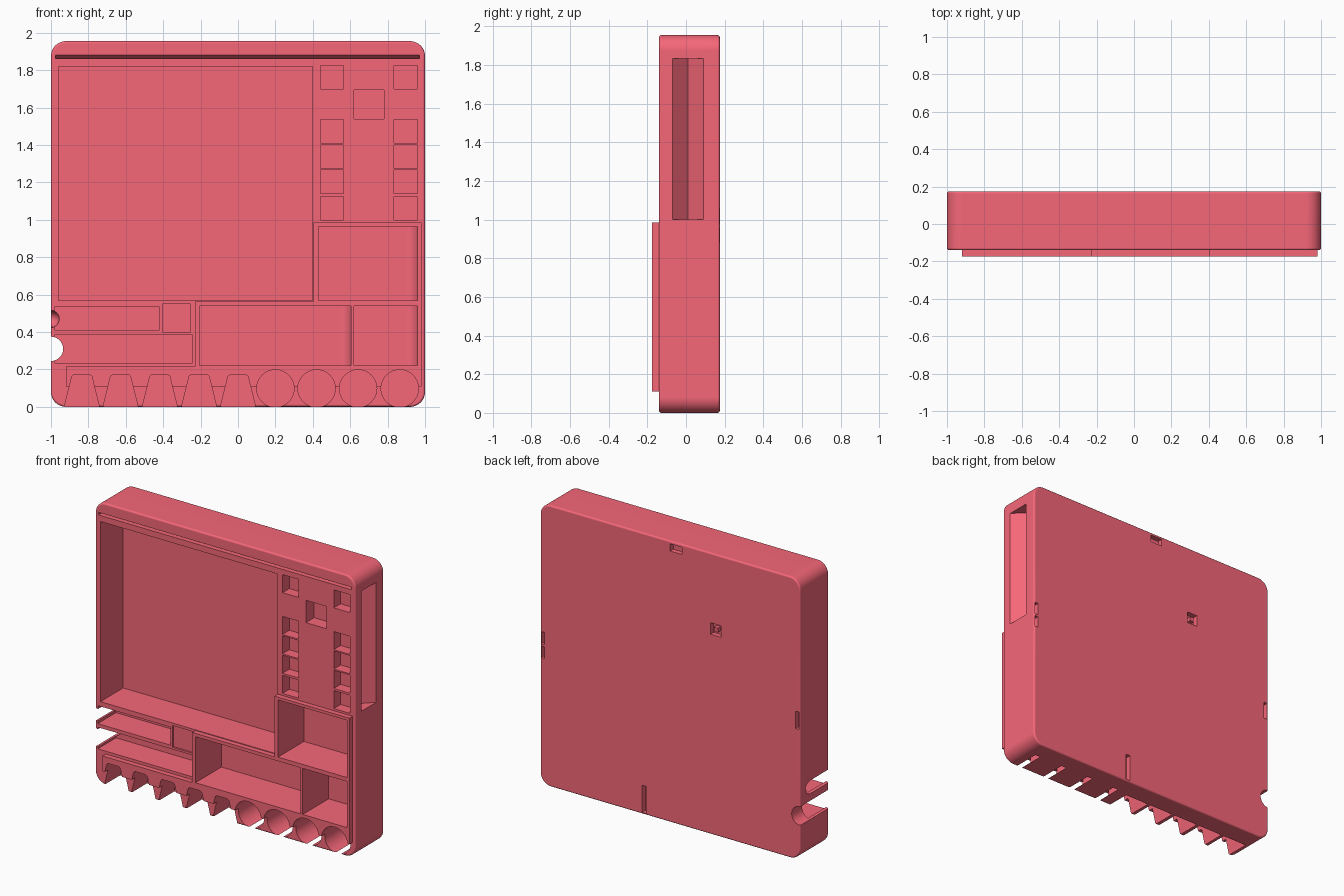
import bpy, bmesh, math

if "Cube" in bpy.data.objects:
    bpy.data.objects.remove(bpy.data.objects["Cube"])

red = bpy.data.materials.new("red_plastic")
red.diffuse_color = (0.92, 0.136, 0.19, 1)
red.use_nodes = True
red.node_tree.nodes["Principled BSDF"].inputs["Base Color"].default_value = red.diffuse_color


def prism(name, pts, axis, a, b, bevel=0):
    """Extrude an outline along x (points y,z), y (points x,z) or z (points x,y)."""
    bm = bmesh.new()
    def at(u, v, t):
        return {'x': (t, u, v), 'y': (u, t, v), 'z': (u, v, t)}[axis]
    lo = [bm.verts.new(at(u, v, a)) for u, v in pts]
    hi = [bm.verts.new(at(u, v, b)) for u, v in pts]
    n = len(pts)
    caps = [bm.faces.new(lo), bm.faces.new(hi)]
    for i in range(n):
        j = (i + 1) % n
        bm.faces.new((lo[i], lo[j], hi[j], hi[i]))
    bmesh.ops.recalc_face_normals(bm, faces=bm.faces[:])
    if bevel:
        rim = list({e for f in caps for e in f.edges})
        bmesh.ops.bevel(bm, geom=rim, offset=bevel, segments=3, profile=0.5, affect='EDGES')
    me = bpy.data.meshes.new(name)
    bm.to_mesh(me)
    bm.free()
    ob = bpy.data.objects.new(name, me)
    bpy.context.collection.objects.link(ob)
    return ob


def rect(x0, x1, z0, z1):
    return [(x0, z0), (x1, z0), (x1, z1), (x0, z1)]


def arc(cx, cz, r, start, end, n):
    return [(cx + r * math.cos(math.radians(start + (end - start) * i / n)),
             cz + r * math.sin(math.radians(start + (end - start) * i / n))) for i in range(n + 1)]


def circle(cx, cz, r, n=64):
    return arc(cx, cz, r, 0, 360, n)[:-1]


FRONT, BACK = -0.3, 0.3
cutters = []


def cut(pts, a, b, axis='y'):
    ob = prism("cutter", pts, axis, a, b)
    ob.hide_render = True
    cutters.append(ob)


# Rounded slab
outline = []
for cx, cz, s in [(0.92, 1.875, 0), (-0.92, 1.875, 90), (-0.92, 0.08, 180), (0.92, 0.08, 270)]:
    outline += arc(cx, cz, 0.08, s, s + 90, 12)
body = prism("tray_body", outline, 'y', -0.14, 0.175, 0.012)

# Raised stepped plate around the lower pockets
plate = prism("raised_plate", [(-0.92, 0.11), (0.98, 0.11), (0.98, 0.985), (0.403, 0.985),
              (0.403, 0.563), (-0.23, 0.563), (-0.23, 0.215), (-0.92, 0.215)], 'y', -0.175, -0.1)

# Main card well, sloped lid groove and long side pockets
cut(rect(-0.96, 0.397, 0.568, 1.82), FRONT, 0.11)
cut([(-0.16, 1.862), (-0.105, 1.862), (-0.14, 1.88), (-0.16, 1.88)], -0.975, 0.97, 'x')
cut(rect(-0.98, -0.42, 0.41, 0.535), FRONT, 0.06)
cut(rect(-0.98, -0.242, 0.235, 0.385), FRONT, 0.06)
cut(rect(-0.405, -0.255, 0.4, 0.55), FRONT, -0.13)

# Scooped pockets with a curved right side
for x0, x1, z0, z1 in [(0.43, 0.96, 0.568, 0.965), (-0.205, 0.605, 0.22, 0.54), (0.62, 0.96, 0.22, 0.54)]:
    r, floor = 0.06, 0.11
    cut([(x0, FRONT), (x1, FRONT)] + arc(x1 - r, floor - r, r, 0, 90, 8) + [(x0, floor)], z0, z1, 'z')

# Square counter pockets
for z in (1.7, 1.41, 1.275, 1.14, 1.0):
    for x in (0.44, 0.835):
        cut(rect(x, x + 0.125, z, z + 0.125), FRONT, -0.065)
cut(rect(0.62, 0.78, 1.54, 1.695), FRONT, -0.05)

# Tapered and round holders along the bottom edge
for x in (-0.835, -0.628, -0.418, -0.208, 0.0):
    cut([(x - 0.096, -0.02), (x + 0.096, -0.02), (x + 0.09, 0.015), (x + 0.053, 0.164),
         (x + 0.04, 0.174), (x - 0.04, 0.174), (x - 0.053, 0.164), (x - 0.09, 0.015)], FRONT, 0.03)
for x in (0.2, 0.42, 0.642, 0.865):
    cut(circle(x, 0.098, 0.1), FRONT, 0.05)

# Finger notches in the left edge, the upper one ending in a bowl
cut(circle(-1, 0.31, 0.065), FRONT, BACK)
cut(circle(-1, 0.47, 0.046), FRONT, 0.065)
bpy.ops.mesh.primitive_uv_sphere_add(segments=32, ring_count=24, location=(-1, 0.058, 0.47))
bowl = bpy.context.object
bowl.scale = (0.045, 0.06, 0.045)
bowl.hide_render = True
cutters.append(bowl)

# V groove in the right side
cut([(1.02, -0.09), (0.92, 0.01), (1.02, 0.11)], 1.0, 1.835, 'z')

# Small recesses in the back
for r in [(-0.09, 0.0, 1.885, 1.935), (0.965, 0.99, 0.88, 0.96), (0.965, 0.99, 0.975, 1.06),
          (-0.99, -0.965, 0.91, 1.03), (0.18, 0.215, 0.012, 0.2), (-0.39, -0.31, 1.39, 1.47)]:
    cut(rect(*r), 0.14, BACK)

# Join the plate, then carve everything
for op, tool in [('UNION', plate)] + [('DIFFERENCE', c) for c in cutters]:
    mod = body.modifiers.new("carve", 'BOOLEAN')
    mod.operation, mod.solver, mod.object = op, 'EXACT', tool
bpy.context.view_layer.update()
graph = bpy.context.evaluated_depsgraph_get()
carved = bpy.data.meshes.new_from_object(body.evaluated_get(graph))
body.modifiers.clear()
body.data = carved
for ob in [plate] + cutters:
    bpy.data.objects.remove(ob)

# Small peg in the square back recess
peg = prism("back_peg", rect(-0.365, -0.335, 1.415, 1.445), 'y', 0.13, 0.172)

for ob in (body, peg):
    ob.data.materials.clear()
    ob.data.materials.append(red)

# Smooth the round parts while keeping the large faces flat
bpy.ops.object.select_all(action='DESELECT')
body.select_set(True)
bpy.context.view_layer.objects.active = body
bpy.ops.object.shade_smooth_by_angle(angle=math.radians(32))
weighted = body.modifiers.new("flat_faces", 'WEIGHTED_NORMAL')
weighted.keep_sharp = True
